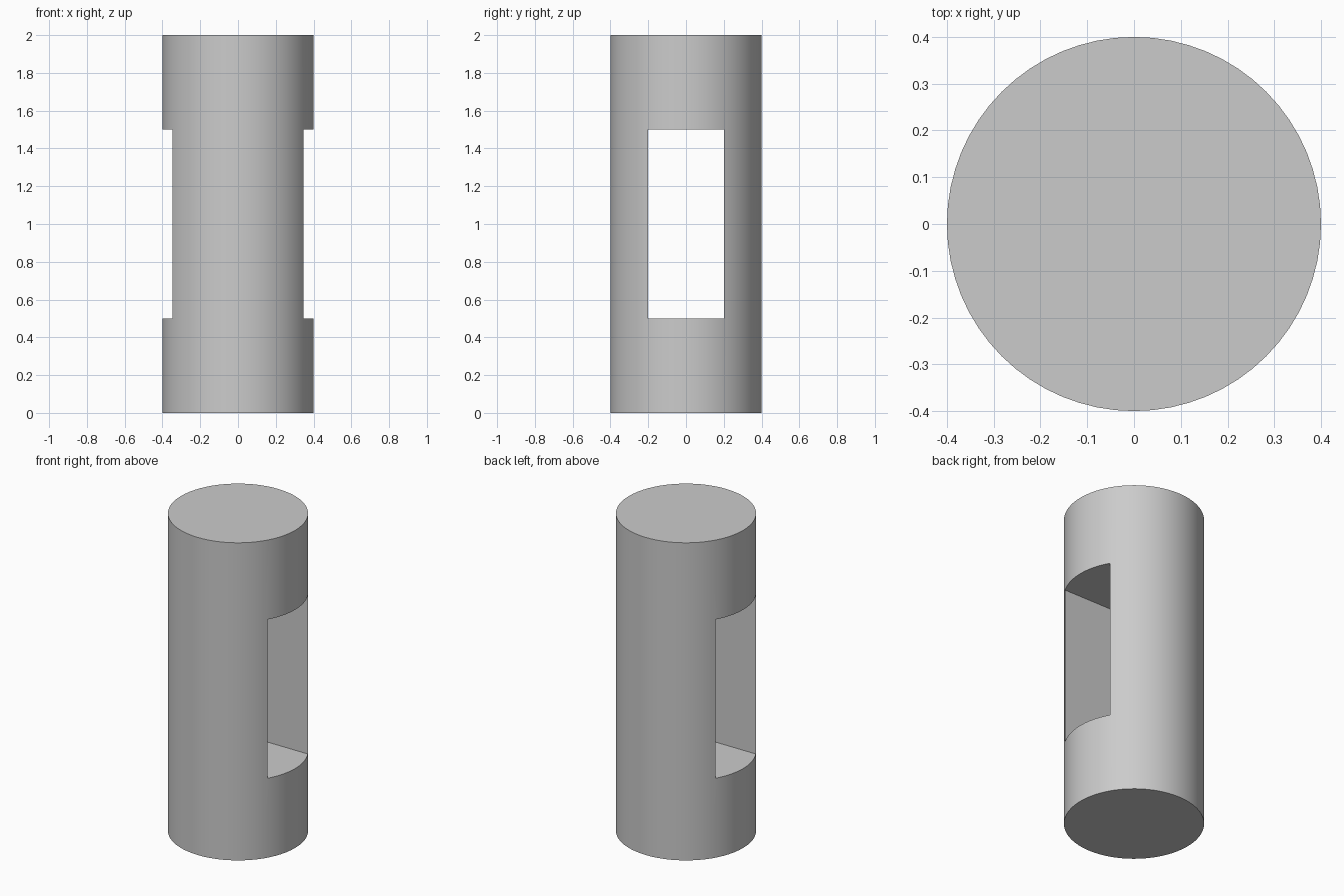
import bpy
import math

RADIUS, HEIGHT = 0.4, 2.0
SLOT_WIDTH, SLOT_HEIGHT = 0.4, 1.0

default = bpy.data.objects.get("Cube")
if default:
    bpy.data.objects.remove(default, do_unlink=True)

# Plain grey material
grey = bpy.data.materials.new("light grey")
grey.use_nodes = True
colour = (0.6, 0.6, 0.6, 1)
grey.diffuse_color = colour
grey.node_tree.nodes["Principled BSDF"].inputs["Base Color"].default_value = colour

# Solid upright cylinder
bpy.ops.mesh.primitive_cylinder_add(vertices=64, radius=RADIUS, depth=HEIGHT,
                                    location=(0, 0, HEIGHT / 2))
body = bpy.context.object
body.name = "slotted_cylinder"
body.data.materials.append(grey)

# Box that cuts the window from side to side
bpy.ops.mesh.primitive_cube_add(size=1, location=(0, 0, HEIGHT / 2))
cutter = bpy.context.object
cutter.name = "slot_cutter"
cutter.dimensions = (RADIUS * 3, SLOT_WIDTH, SLOT_HEIGHT)
cutter.data.materials.append(grey)
cutter.hide_render = True
cutter.display_type = 'WIRE'
bpy.context.view_layer.update()

# Cut the slot, then drop the cutter
bpy.ops.object.select_all(action='DESELECT')
body.select_set(True)
bpy.context.view_layer.objects.active = body
slot = body.modifiers.new("slot", 'BOOLEAN')
slot.operation = 'DIFFERENCE'
slot.solver = 'EXACT'
slot.object = cutter
bpy.ops.object.modifier_apply(modifier=slot.name)
bpy.data.objects.remove(cutter, do_unlink=True)

# Smooth round wall with crisp rims
bpy.ops.object.shade_smooth_by_angle(angle=math.radians(30))
